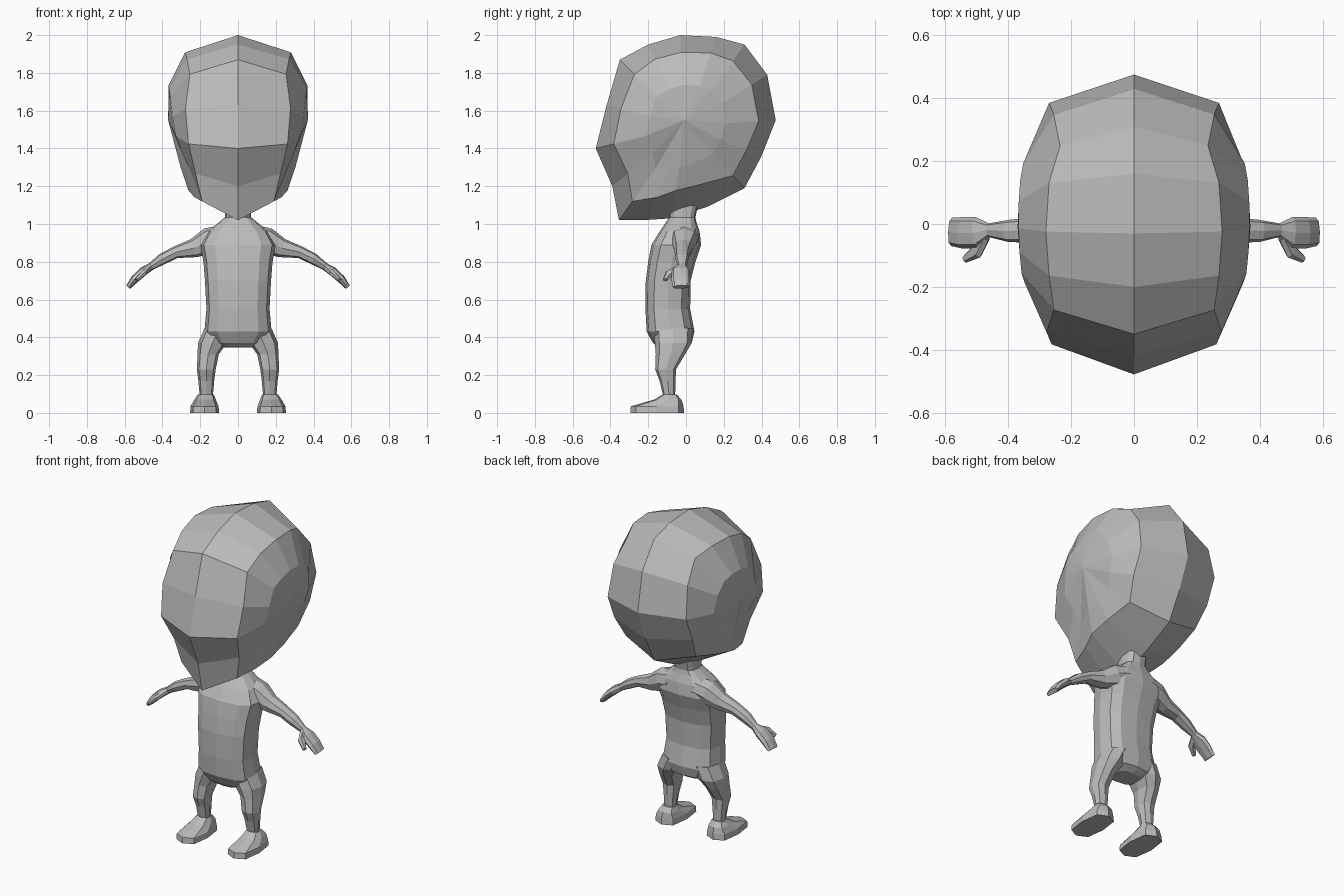
import bpy, bmesh, math
from mathutils import Vector

if "Cube" in bpy.data.objects:
    bpy.data.objects.remove(bpy.data.objects["Cube"])

grey = bpy.data.materials.new("plain grey")
grey.diffuse_color = (0.5, 0.5, 0.5, 1)
grey.use_nodes = True
grey.node_tree.nodes["Principled BSDF"].inputs["Base Color"].default_value = grey.diffuse_color


def ring(centre, u, v, n=8, p=0.8):
    """Rounded-square cross-section around centre with half-axes u and v."""
    pts = []
    for i in range(n):
        a = 2 * math.pi * i / n
        c, s = math.cos(a), math.sin(a)
        pts.append(Vector(centre)
                   + Vector(u) * math.copysign(abs(c) ** p, c)
                   + Vector(v) * math.copysign(abs(s) ** p, s))
    return pts


def loft(name, rings, tips=None, mirror=False):
    """Skin a list of rings; close the ends flat, or with fans to two tips."""
    bm = bmesh.new()
    loops = [[bm.verts.new(p) for p in r] for r in rings]
    n = len(loops[0])
    for a, b in zip(loops, loops[1:]):
        for i in range(n):
            j = (i + 1) % n
            bm.faces.new((a[i], a[j], b[j], b[i]))
    for k, end in enumerate((loops[0], loops[-1])):
        if tips:
            t = bm.verts.new(tips[k])
            for i in range(n):
                bm.faces.new((end[i], end[(i + 1) % n], t))
        else:
            bm.faces.new(end)
    bmesh.ops.recalc_face_normals(bm, faces=bm.faces)
    me = bpy.data.meshes.new(name)
    bm.to_mesh(me)
    bm.free()
    me.materials.append(grey)
    ob = bpy.data.objects.new(name, me)
    bpy.context.collection.objects.link(ob)
    if mirror:
        ob.modifiers.new("mirror", 'MIRROR').use_mirror_merge = False
    return ob


def upright(rows, n=8, p=0.8):
    """Horizontal rings from rows of z, x centre, half width, y front, y back."""
    return [ring((x, (f + b) / 2, z), (w, 0, 0), (0, (b - f) / 2, 0), n, p)
            for z, x, w, f, b in rows]


def limb(rows, n=8, p=0.8):
    """Rings square to a path from rows of x, y, z, half width, half thickness."""
    pts = [Vector(r[:3]) for r in rows]
    out = []
    for i, r in enumerate(rows):
        t = (pts[min(i + 1, len(pts) - 1)] - pts[max(i - 1, 0)]).normalized()
        up = t.cross(Vector((0, 1, 0))).normalized()
        side = up.cross(t)
        out.append(ring(pts[i], side * r[3], up * r[4], n, p))
    return out


# Head: centre profile (y, z), corner loop half width, corner loop inset scale
profile = [
    (-.355, 1.02, .19, .80), (-.39, 1.20, .225, .79), (-.478, 1.40, .262, .80),
    (-.42, 1.63, .278, .82), (-.35, 1.87, .255, .78), (-.20, 1.95, .27, .82),
    (-.03, 2.00, .28, .81), (.16, 1.99, .27, .82), (.31, 1.95, .235, .80),
    (.43, 1.79, .255, .81), (.475, 1.55, .27, .81), (.40, 1.36, .27, .80),
    (.31, 1.19, .24, .80), (.11, 1.09, .26, .72), (-.08, 1.03, .262, .70),
    (-.20, 1.022, .23, .76),
]
MID = 1.52


def corner(sign):
    return [Vector((sign * x, y * s, MID + (z - MID) * s)) for y, z, x, s in profile]


def panel(sign):
    out = []
    for y, z, x, s in profile:
        k = .68 + .6 * (z - MID)
        out.append(Vector((sign * (x + (.37 - x) * k), y * .45, MID + (z - MID) * .45)))
    return out


centre = [Vector((0, y, z)) for y, z, _, _ in profile]
loft("head", [panel(-1), corner(-1), centre, corner(1), panel(1)],
     tips=[(-.37, -.01, 1.55), (.37, -.01, 1.55)])

# Torso and neck
loft("torso", upright([
    (.345, 0, .08, -.14, -.01), (.37, 0, .13, -.175, .03), (.43, 0, .178, -.208, .045),
    (.55, 0, .167, -.215, .022), (.70, 0, .175, -.213, .025), (.80, 0, .183, -.20, .05),
    (.89, 0, .20, -.183, .08), (.96, 0, .16, -.14, .072), (1.01, 0, .10, -.105, .055),
    (1.035, 0, .07, -.09, .05), (1.13, 0, .07, -.10, .07)], n=12, p=.7))

# Arms with flat hands
loft("arm", limb([
    (.08, -.005, .93, .075, .065), (.155, -.01, .91, .07, .07), (.235, -.015, .872, .05, .05),
    (.33, -.02, .85, .04, .032), (.40, -.022, .815, .035, .03), (.46, -.02, .775, .022, .02),
    (.50, -.028, .75, .05, .024), (.545, -.028, .71, .05, .022), (.58, -.025, .667, .045, .014)]),
    mirror=True)

# Thumbs
loft("thumb", limb([
    (.475, -.04, .762, .02, .016), (.50, -.088, .738, .024, .016),
    (.537, -.112, .705, .012, .011)], n=6), mirror=True)

# Legs
loft("leg", upright([
    (.45, .098, .078, -.17, .035), (.37, .135, .077, -.165, .03), (.31, .158, .056, -.16, -.005),
    (.23, .168, .05, -.163, -.053), (.17, .168, .042, -.14, -.055), (.08, .168, .034, -.118, -.058)]),
    mirror=True)

# Feet
loft("foot", upright([
    (0, .177, .077, -.295, -.01), (.035, .177, .074, -.292, -.013),
    (.07, .174, .057, -.17, -.024), (.098, .17, .042, -.122, -.05)], p=.65), mirror=True)
